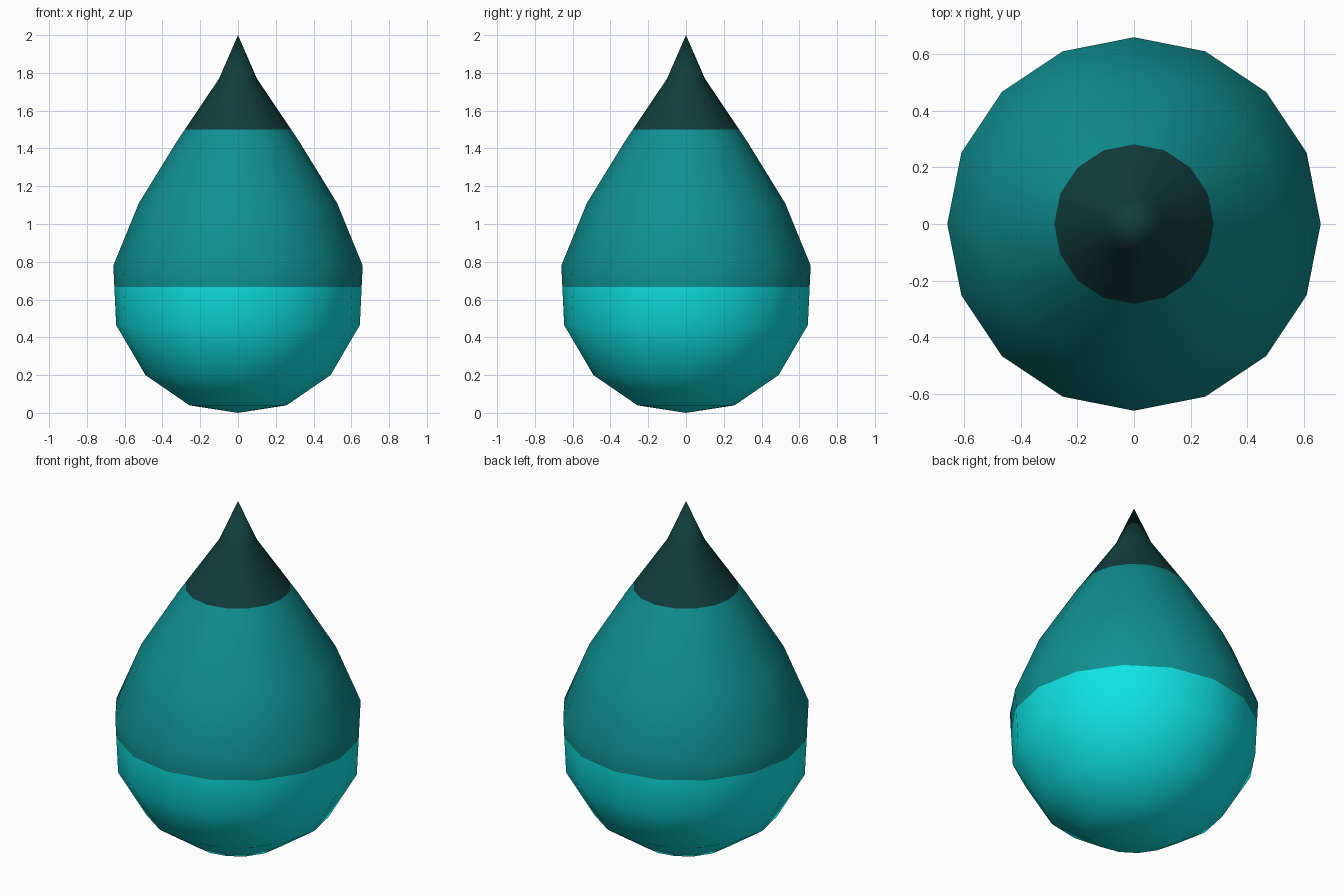
import bpy, bmesh, math

if "Cube" in bpy.data.objects:
    bpy.data.objects.remove(bpy.data.objects["Cube"])

SIDES = 16
BAND_LOW, BAND_HIGH = 0.667, 1.5

# Teardrop profile: (radius, height) rings between the two poles
RINGS = [(0.257, 0.04), (0.49, 0.2), (0.645, 0.465), (0.66, 0.78),
         (0.525, 1.11), (0.322, 1.44), (0.10, 1.77)]


def material(name, rgb):
    m = bpy.data.materials.new(name)
    m.diffuse_color = (*rgb, 1)
    m.use_nodes = True
    m.node_tree.nodes["Principled BSDF"].inputs["Base Color"].default_value = m.diffuse_color
    return m


bm = bmesh.new()
bottom = bm.verts.new((0, 0, 0))
tip = bm.verts.new((0, 0, 2))
loops = [[bm.verts.new((r * math.cos(2 * math.pi * i / SIDES),
                        r * math.sin(2 * math.pi * i / SIDES), z))
          for i in range(SIDES)] for r, z in RINGS]

# Skin: end fans and side quads
for i in range(SIDES):
    j = (i + 1) % SIDES
    bm.faces.new((bottom, loops[0][j], loops[0][i]))
    bm.faces.new((tip, loops[-1][i], loops[-1][j]))
    for a, b in zip(loops, loops[1:]):
        bm.faces.new((a[i], a[j], b[j], b[i]))

# Cut the colour boundaries
for z in (BAND_LOW, BAND_HIGH):
    bmesh.ops.bisect_plane(bm, geom=bm.verts[:] + bm.edges[:] + bm.faces[:],
                           plane_co=(0, 0, z), plane_no=(0, 0, 1))

# Colour by height
for f in bm.faces:
    z = f.calc_center_median().z
    f.material_index = 0 if z < BAND_LOW else 1 if z < BAND_HIGH else 2
    f.smooth = True
bmesh.ops.recalc_face_normals(bm, faces=bm.faces[:])

mesh = bpy.data.meshes.new("droplet")
bm.to_mesh(mesh)
bm.free()
mesh.materials.append(material("bright cyan", (0.005, 0.77, 0.77)))
mesh.materials.append(material("teal", (0.005, 0.275, 0.28)))
mesh.materials.append(material("dark teal", (0.006, 0.046, 0.046)))
bpy.context.collection.objects.link(bpy.data.objects.new("droplet", mesh))
